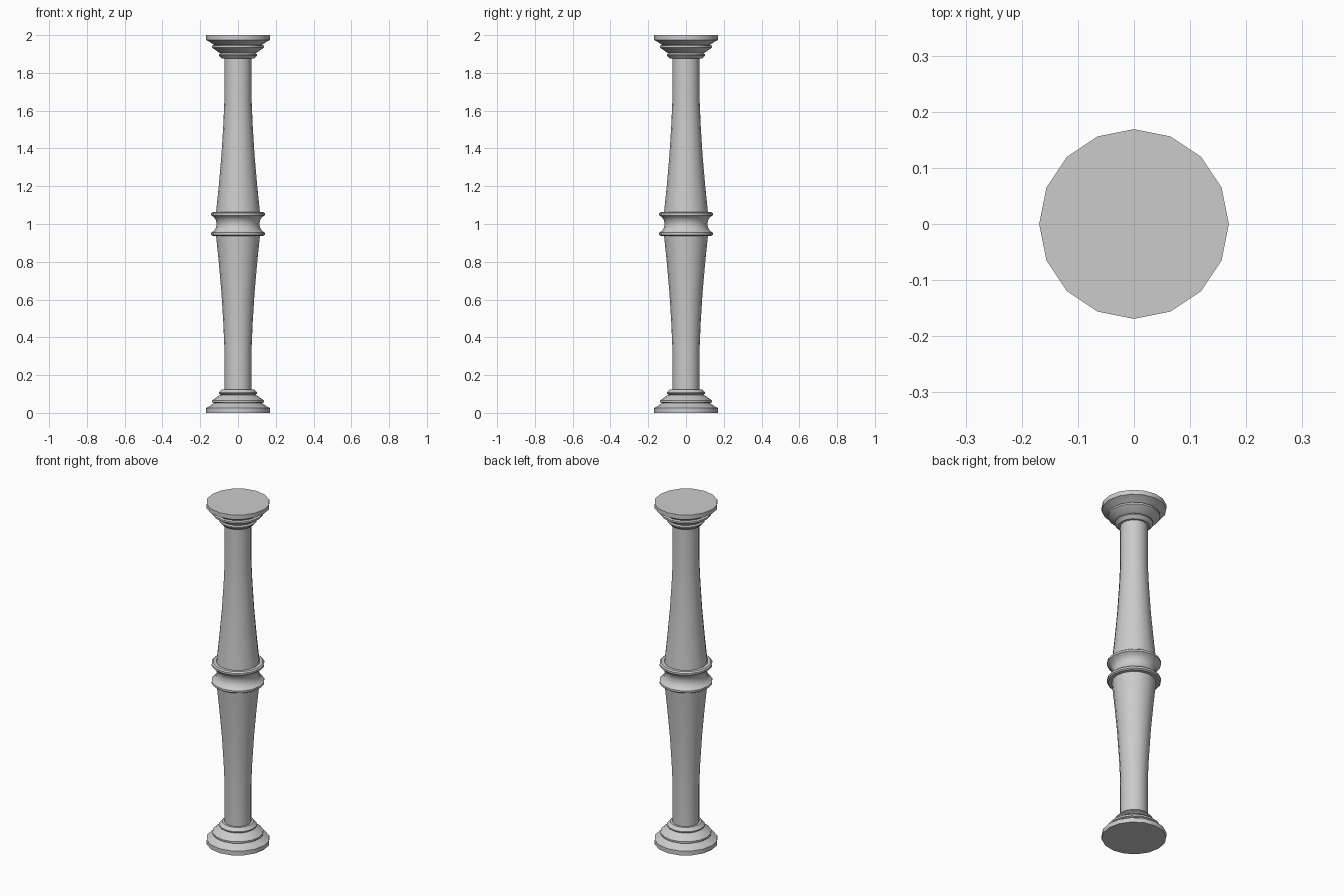
import bpy, bmesh
from math import cos, sin, pi, radians

if "Cube" in bpy.data.objects:
    bpy.data.objects.remove(bpy.data.objects["Cube"])

SIDES = 16


def lathe(name, profile, cap_bottom=False, cap_top=False):
    """Revolve (radius, z) points, listed bottom to top, around the z axis."""
    bm = bmesh.new()
    rings = [[bm.verts.new((r * cos(2 * pi * i / SIDES), r * sin(2 * pi * i / SIDES), z))
              for i in range(SIDES)] for r, z in profile]
    for a, b in zip(rings, rings[1:]):
        for i in range(SIDES):
            j = (i + 1) % SIDES
            bm.faces.new((a[i], a[j], b[j], b[i]))
    if cap_bottom:
        bm.faces.new(rings[0][::-1])
    if cap_top:
        bm.faces.new(rings[-1])
    mesh = bpy.data.meshes.new(name)
    bm.to_mesh(mesh)
    bm.free()
    obj = bpy.data.objects.new(name, mesh)
    bpy.context.collection.objects.link(obj)
    bpy.ops.object.select_all(action='DESELECT')
    obj.select_set(True)
    bpy.context.view_layer.objects.active = obj
    bpy.ops.object.shade_smooth_by_angle(angle=radians(30))
    return obj


def flip(profile):
    """Mirror a profile about mid height, z = 1."""
    return [(r, 2 - z) for r, z in reversed(profile)]


# stepped foot and matching capital
foot = [(.169, 0), (.169, .026), (.158, .031), (.126, .052), (.137, .056), (.137, .066),
        (.101, .092), (.092, .096), (.101, .102), (.101, .108), (.084, .125), (.072, .125)]
lathe("foot", foot, cap_bottom=True)
lathe("capital", flip(foot), cap_top=True)

# shaft halves, swelling toward the middle
shaft = [(.072, .125), (.072, .34), (.078, .48), (.088, .64), (.102, .80), (.116, .937)]
lathe("lower_shaft", shaft)
lathe("upper_shaft", flip(shaft))

# middle collar: two rims with a hollow between
rim = [(.116, .937), (.134, .937), (.142, .943), (.142, .954), (.127, .964), (.117, .980)]
lathe("collar", rim + [(.113, 1.0)] + flip(rim))
